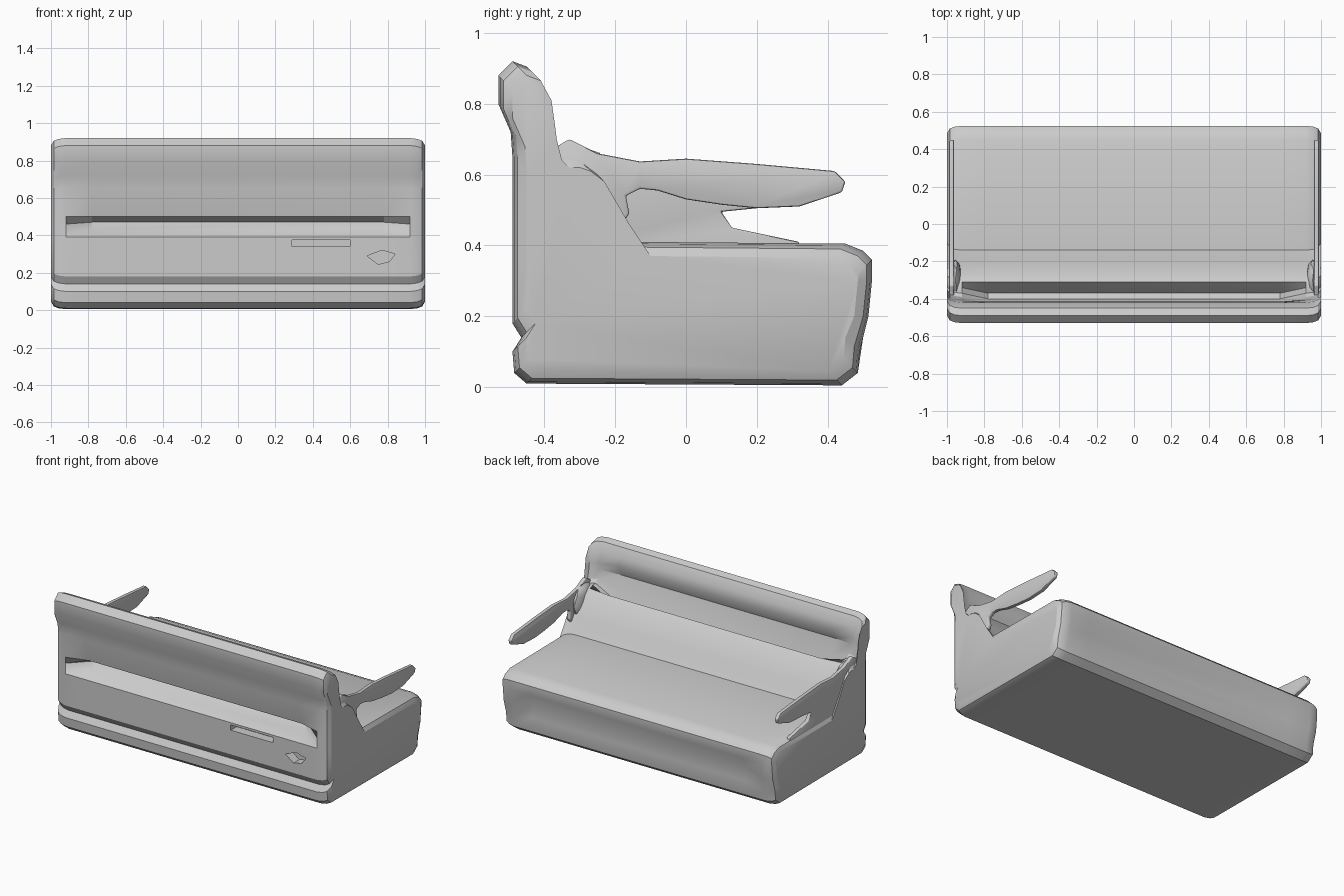
import bpy, bmesh, math

cube = bpy.data.objects.get("Cube")
if cube:
    bpy.data.objects.remove(cube, do_unlink=True)

grey = bpy.data.materials.new("light_grey_fabric")
grey.use_nodes = True
colour = (0.6, 0.6, 0.6, 1)
grey.diffuse_color = colour
grey.node_tree.nodes["Principled BSDF"].inputs["Base Color"].default_value = colour


def make_object(name, bm):
    """Turn a bmesh into a named object with consistent normals."""
    bmesh.ops.recalc_face_normals(bm, faces=bm.faces)
    mesh = bpy.data.meshes.new(name)
    bm.to_mesh(mesh)
    bm.free()
    mesh.materials.append(grey)
    obj = bpy.data.objects.new(name, mesh)
    bpy.context.collection.objects.link(obj)
    return obj


def loft(name, sections):
    """Skin a row of matching rings of points and cap both ends."""
    bm = bmesh.new()
    rings = [[bm.verts.new(p) for p in ring] for ring in sections]
    for a, b in zip(rings, rings[1:]):
        for i in range(len(a)):
            j = (i + 1) % len(a)
            bm.faces.new((a[i], a[j], b[j], b[i]))
    bm.faces.new(rings[0])
    bm.faces.new(rings[-1])
    return make_object(name, bm)


def soften(obj, angle):
    bpy.ops.object.select_all(action="DESELECT")
    obj.select_set(True)
    bpy.context.view_layer.objects.active = obj
    bpy.ops.object.shade_smooth_by_angle(angle=math.radians(angle))


def apply_modifiers(obj):
    """Bake the modifier stack into the mesh."""
    graph = bpy.context.evaluated_depsgraph_get()
    baked = bpy.data.meshes.new_from_object(obj.evaluated_get(graph))
    obj.modifiers.clear()
    obj.data = baked


# Profile from the rear foot, over the backrest and seat, to the front foot
middle = [
    (-.45, .01), (-.485, .04), (-.49, .1), (-.465, .14), (-.49, .18),   # rear plinth
    (-.49, .39), (-.42, .43), (-.38, .47), (-.45, .5), (-.49, .65),     # rear recess
    (-.495, .72), (-.53, .8), (-.53, .88), (-.49, .92), (-.45, .905),   # top roll
    (-.42, .85), (-.415, .79), (-.45, .72), (-.42, .62), (-.4, .56),    # valley
    (-.37, .55), (-.31, .64), (-.27, .62), (-.2, .5), (-.14, .41),      # back cushion
    (.45, .405), (.5, .385), (.525, .36), (.525, .3), (.475, .22),      # seat edge
    (.5, .14), (.485, .04), (.44, .005)]

# The same points where the recesses and the valley close at the sides
closed = {6: (-.49, .42), 7: (-.49, .46), 8: (-.49, .5),
          16: (-.41, .78), 17: (-.405, .74), 18: (-.39, .68), 19: (-.37, .66),
          20: (-.34, .66), 21: (-.31, .65), 29: (.515, .2), 30: (.49, .1)}
ends = [closed.get(i, p) for i, p in enumerate(middle)]


def section(x, profile, shrink=0.0):
    """Place a profile at x, pulled slightly towards its core."""
    out = []
    for y, z in profile:
        y -= math.copysign(min(shrink, abs(y)), y)
        z += shrink * (1 if z < .2 else -1 if z > .3 else 0)
        out.append((x, y, z))
    return out


half = [(.78, middle, 0), (.92, ends, 0), (.96, ends, .005), (.985, ends, .015), (1, ends, .04)]
rows = [section(-x, p, s) for x, p, s in reversed(half)]
rows += [section(x, p, s) for x, p, s in half]
body = loft("sofa_body", rows)

# Small pockets in the rear panel
slot = [(.29, .34), (.6, .34), (.6, .375), (.29, .375)]
drop = [(.69, .29), (.75, .245), (.81, .26), (.84, .3), (.77, .32)]
for outline in (slot, drop):
    cutter = loft("pocket_cutter", [[(x, y, z) for x, z in outline] for y in (-.6, -.43)])
    cut = body.modifiers.new("pocket", "BOOLEAN")
    cut.operation = "DIFFERENCE"
    cut.object = cutter
    apply_modifiers(body)
    bpy.data.objects.remove(cutter, do_unlink=True)
soften(body, 28)

# Thin paddle-shaped armrests; the two sides have different undersides
arm_top = [(-.43, .66), (-.38, .67), (-.33, .7), (-.25, .66), (-.13, .637), (0, .645),
           (.2, .63), (.42, .61), (.45, .58), (.44, .55), (.32, .51), (.2, .505)]
right_under = [(.1, .515), (0, .53), (-.08, .555), (-.13, .56), (-.17, .54),
               (-.16, .49), (-.18, .46), (-.14, .39), (-.43, .36)]
left_under = [(.1, .495), (.13, .45), (.32, .41), (.32, .37), (-.43, .36)]


def armrest(name, side, underside):
    outline = arm_top + underside
    arm = loft(name, [[(side * x, y, z) for y, z in outline] for x in (.962, .988)])
    bevel = arm.modifiers.new("soft_edge", "BEVEL")
    bevel.width = .006
    bevel.segments = 2
    apply_modifiers(arm)
    soften(arm, 40)


armrest("armrest_positive_x", 1, right_under)
armrest("armrest_negative_x", -1, left_under)

# Puffy joints where the armrests meet the back cushion
for side in (-1, 1):
    bm = bmesh.new()
    bmesh.ops.create_icosphere(bm, subdivisions=2, radius=1)
    for v in bm.verts:
        v.co = (side * .955 + v.co.x * .035, -.3 + v.co.y * .11, .56 + v.co.z * .12)
    soften(make_object("arm_joint", bm), 40)
